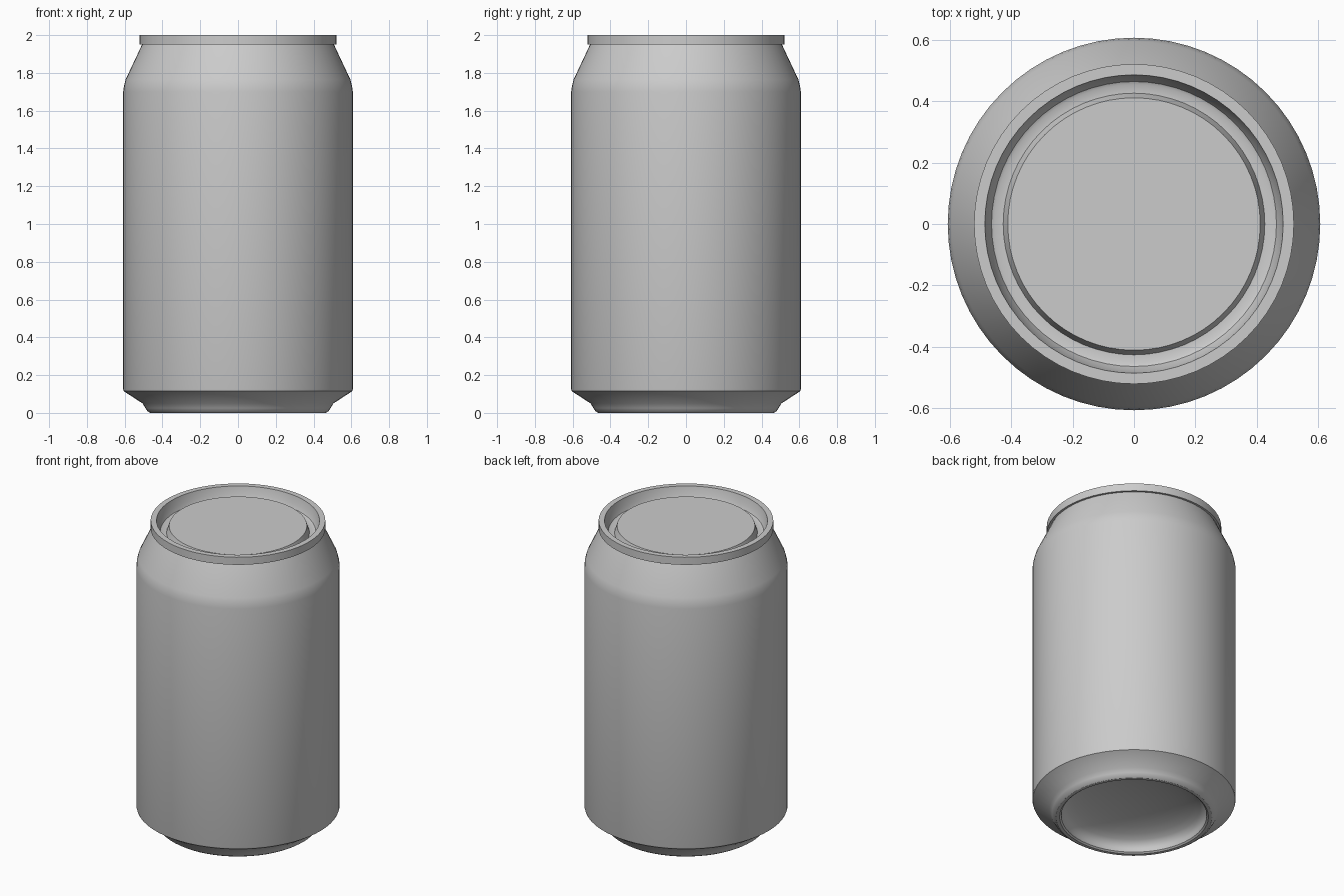
import bpy, bmesh, math

cube = bpy.data.objects.get("Cube")
if cube:
    bpy.data.objects.remove(cube, do_unlink=True)

SEGMENTS = 64

metal = bpy.data.materials.new("plain_grey")
metal.use_nodes = True
grey = (0.6, 0.6, 0.6, 1)
metal.diffuse_color = grey
metal.node_tree.nodes["Principled BSDF"].inputs["Base Color"].default_value = grey


def lathe(name, profile):
    """Spin an (r, z) profile about the z axis; r = 0 closes it at a pole."""
    bm = bmesh.new()
    verts = [bm.verts.new((r, 0, z)) for r, z in profile]
    edges = [bm.edges.new(pair) for pair in zip(verts, verts[1:])]
    bmesh.ops.spin(bm, geom=verts + edges, cent=(0, 0, 0), axis=(0, 0, 1),
                   angle=math.tau, steps=SEGMENTS, use_duplicate=False)
    bmesh.ops.remove_doubles(bm, verts=bm.verts, dist=0.0005)
    bmesh.ops.recalc_face_normals(bm, faces=bm.faces)
    mesh = bpy.data.meshes.new(name)
    bm.to_mesh(mesh)
    bm.free()
    mesh.materials.append(metal)
    obj = bpy.data.objects.new(name, mesh)
    bpy.context.collection.objects.link(obj)
    bpy.ops.object.select_all(action="DESELECT")
    obj.select_set(True)
    bpy.context.view_layer.objects.active = obj
    bpy.ops.object.shade_smooth_by_angle(angle=math.radians(30))
    return obj


# Concave dome under the can, from its centre out to the standing ring
DOME_R, DOME_BASE, DOME_RISE = 0.43, 0.03, 0.11
dome = [(DOME_R * math.sin(t), DOME_BASE + DOME_RISE * math.cos(t))
        for t in (math.pi / 2 * i / 8 for i in range(9))]

# Standing ring, lower chamfer, straight wall and rounded shoulder
wall = [(0.435, 0.008), (0.445, 0.0), (0.465, 0.0), (0.48, 0.01),
        (0.49, 0.025), (0.505, 0.05), (0.605, 0.115), (0.608, 0.125),
        (0.608, 1.70), (0.604, 1.73), (0.595, 1.765), (0.508, 1.95)]

# Seam lip, countersunk groove and raised lid panel
lid = [(0.522, 1.95), (0.522, 2.0), (0.487, 2.0), (0.477, 1.95),
       (0.465, 1.925), (0.455, 1.92), (0.427, 1.92), (0.412, 1.965), (0, 1.965)]

lathe("can_body", dome + wall + lid)
